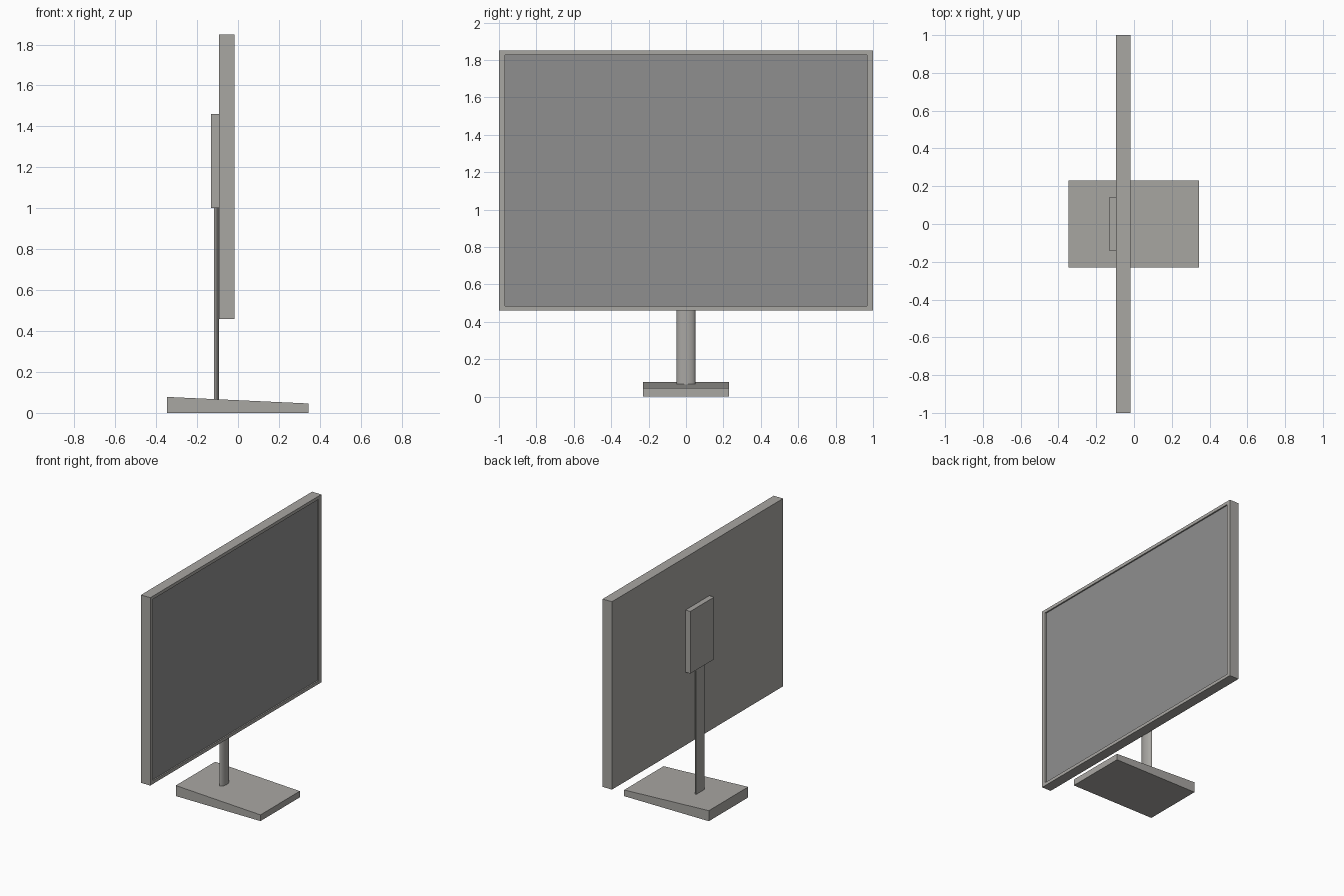
import bpy, bmesh, math
from mathutils import Vector

if "Cube" in bpy.data.objects:
    bpy.data.objects.remove(bpy.data.objects["Cube"])


def material(name, rgb):
    mat = bpy.data.materials.new(name)
    mat.diffuse_color = (*rgb, 1)
    mat.use_nodes = True
    mat.node_tree.nodes["Principled BSDF"].inputs["Base Color"].default_value = mat.diffuse_color
    return mat


CASING = material("casing_grey", (0.395, 0.385, 0.365))
GLASS = material("screen_grey", (0.275, 0.275, 0.275))


def finish(bm, name):
    bmesh.ops.recalc_face_normals(bm, faces=bm.faces)
    me = bpy.data.meshes.new(name)
    bm.to_mesh(me)
    bm.free()
    me.materials.append(CASING)
    me.materials.append(GLASS)
    ob = bpy.data.objects.new(name, me)
    bpy.context.collection.objects.link(ob)
    return ob


def box_bm(x0, x1, y0, y1, z0, z1):
    bm = bmesh.new()
    bmesh.ops.create_cube(bm, size=1)
    for v in bm.verts:
        v.co = Vector((x1 if v.co.x > 0 else x0,
                       y1 if v.co.y > 0 else y0,
                       z1 if v.co.z > 0 else z0))
    return bm


# Display panel: thin bezel around a recessed screen facing +x
BACK, FRONT = -0.094, -0.018
bm = box_bm(BACK, FRONT, -1, 1, 0.46, 1.85)
bm.normal_update()
screen = max(bm.faces, key=lambda f: f.normal.x)
bmesh.ops.inset_region(bm, faces=[screen], thickness=0.03)
for v in screen.verts:
    v.co.y = math.copysign(0.968, v.co.y)
    v.co.z = 1.826 if v.co.z > 1.155 else 0.484
pushed = bmesh.ops.extrude_discrete_faces(bm, faces=[screen])["faces"][0]
for v in pushed.verts:
    v.co.x -= 0.01
pushed.material_index = 1
finish(bm, "display_panel")

# Mounting box on the back of the panel
finish(box_bm(-0.133, BACK, -0.14, 0.14, 1.0, 1.46), "rear_mount")

# Sloping base, thicker at the back
bm = box_bm(-0.348, 0.345, -0.23, 0.23, 0, 0.078)
for v in bm.verts:
    if v.co.x > 0 and v.co.z > 0:
        v.co.z = 0.046
finish(bm, "base")

# Post: flat back, curved front
SEG = 16
bm = bmesh.new()
ring = [bm.verts.new((-0.118 + 0.026 * math.sin(math.pi * i / SEG),
                      -0.05 * math.cos(math.pi * i / SEG), 0.06))
        for i in range(SEG + 1)]
face = bm.faces.new(ring)
top = bmesh.ops.extrude_face_region(bm, geom=[face])["geom"]
bmesh.ops.translate(bm, vec=(0, 0, 0.945),
                    verts=[g for g in top if isinstance(g, bmesh.types.BMVert)])
post = finish(bm, "post")
bpy.context.view_layer.objects.active = post
post.select_set(True)
bpy.ops.object.shade_smooth_by_angle(angle=math.radians(35))
